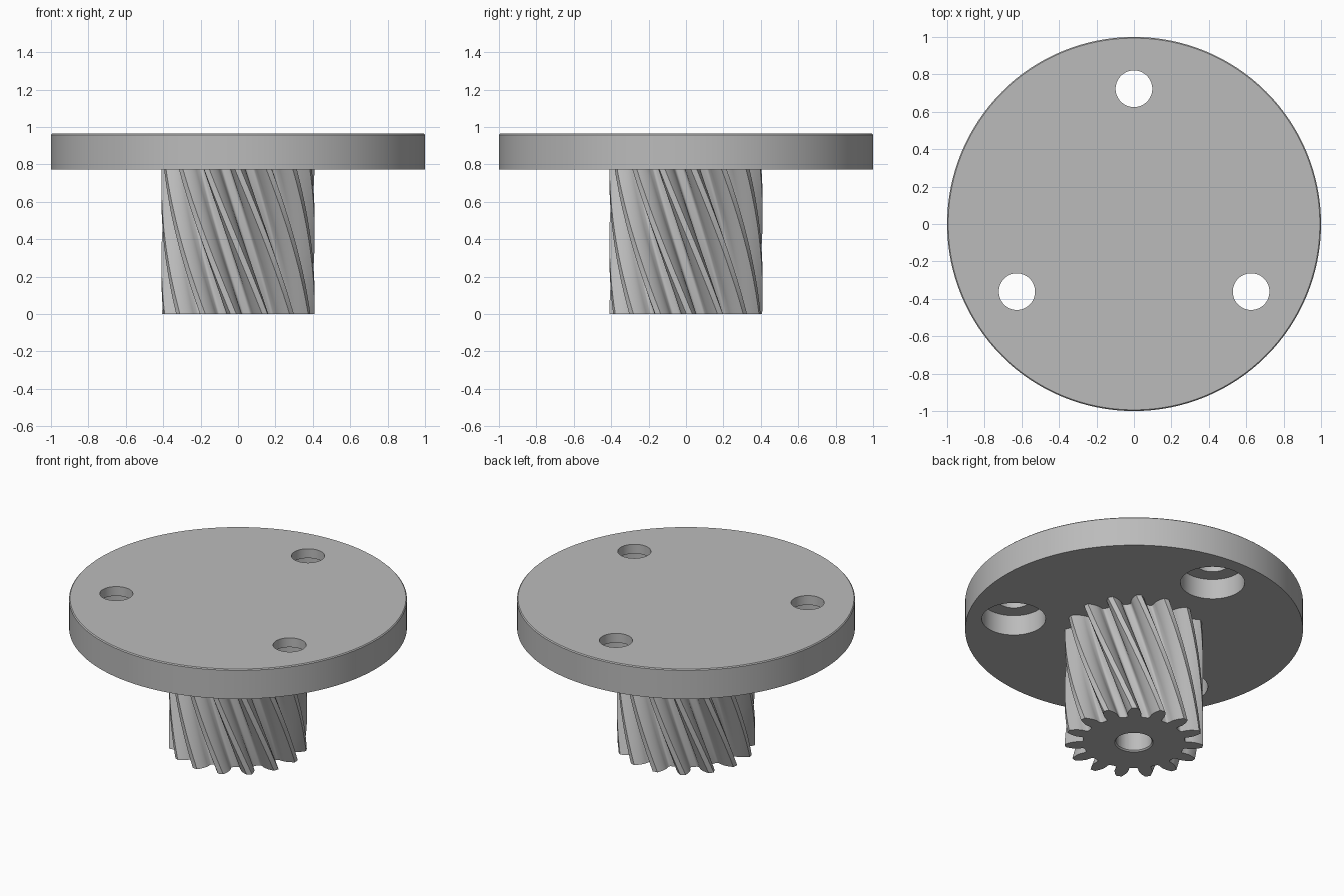
import bpy, bmesh
from math import sin, cos, tan, pi, radians, acos, sqrt

if "Cube" in bpy.data.objects:
    bpy.data.objects.remove(bpy.data.objects["Cube"], do_unlink=True)

UNIT = 1 / 20.75            # gear module
FLANGE_BOTTOM, FLANGE_TOP = 16 * UNIT, 20 * UNIT
TEETH = 15
PITCH_R, TIP_R, ROOT_R = 7.5 * UNIT, 8.5 * UNIT, 6.25 * UNIT
TWIST = tan(radians(20)) / PITCH_R      # radians per unit height
PHASE = radians(2.5)

steel = bpy.data.materials.new("grey steel")
steel.use_nodes = True
grey = (0.5, 0.5, 0.5, 1)
steel.diffuse_color = grey
steel.node_tree.nodes["Principled BSDF"].inputs["Base Color"].default_value = grey


def make_object(name, bm):
    bmesh.ops.recalc_face_normals(bm, faces=bm.faces)
    mesh = bpy.data.meshes.new(name)
    bm.to_mesh(mesh)
    bm.free()
    mesh.materials.append(steel)
    obj = bpy.data.objects.new(name, mesh)
    bpy.context.collection.objects.link(obj)
    return obj


def cylinder(name, r_low, r_high, z0, z1, x=0, y=0, sides=64, chamfer=0):
    bm = bmesh.new()
    bmesh.ops.create_cone(bm, cap_ends=True, segments=sides,
                          radius1=r_low, radius2=r_high, depth=z1 - z0)
    bmesh.ops.translate(bm, verts=bm.verts, vec=(x, y, (z0 + z1) / 2))
    if chamfer:
        rim = [e for e in bm.edges if all(v.co.z > z1 - 1e-4 for v in e.verts)]
        bmesh.ops.bevel(bm, geom=rim, offset=chamfer, segments=1, affect='EDGES')
    return make_object(name, bm)


def cut(target, cutter):
    cutter.hide_render = True
    mod = target.modifiers.new("cut", 'BOOLEAN')
    mod.operation, mod.solver, mod.object = 'DIFFERENCE', 'EXACT', cutter
    bpy.context.view_layer.objects.active = target
    bpy.ops.object.modifier_apply(modifier=mod.name)
    bpy.data.objects.remove(cutter, do_unlink=True)


def smooth(obj):
    bpy.ops.object.select_all(action='DESELECT')
    obj.select_set(True)
    bpy.context.view_layer.objects.active = obj
    bpy.ops.object.shade_smooth_by_angle(angle=radians(30))


# Round flange with three counterbored screw holes
flange = cylinder("flange", 1, 1, FLANGE_BOTTOM, FLANGE_TOP, sides=128, chamfer=0.006)
for i in range(3):
    a = pi / 2 + i * 2 * pi / 3
    x, y = 0.723 * cos(a), 0.723 * sin(a)
    cut(flange, cylinder("screw_hole", 0.098, 0.098, 0.7, 1.1, x, y))
    cut(flange, cylinder("counterbore", 0.19, 0.19, 0.7, FLANGE_BOTTOM + 0.132, x, y))
smooth(flange)


# Involute tooth outline: half the angular width of a tooth at a radius
def involute(angle):
    return tan(angle) - angle


PRESSURE = radians(20)
BASE_R = PITCH_R * cos(PRESSURE)


def half_width(r):
    alpha = acos(min(1, BASE_R / r))
    return pi / (2 * TEETH) + involute(PRESSURE) - involute(alpha)


def flank():
    gap = pi / TEETH
    base = half_width(BASE_R)
    fillet = (gap - base) * 0.55
    points = []
    for k in range(4):       # rounded root
        t = k / 4 * pi / 2
        points.append((ROOT_R + 0.35 * UNIT * (1 - cos(t)), base + fillet * (1 - sin(t))))
    for k in range(7):       # curved flank up to the tip
        r = BASE_R + (TIP_R - BASE_R) * k / 6
        points.append((r, half_width(r)))
    return points


side = flank()
outline = []
for i in range(TEETH):
    centre = PHASE + i * 2 * pi / TEETH
    outline += [(r, centre - w) for r, w in side]
    outline += [(r, centre + w) for r, w in reversed(side)]

# Helical pinion: twisted stack of outlines
LAYERS = 24
bm = bmesh.new()
rings = []
for j in range(LAYERS + 1):
    z = (FLANGE_BOTTOM + 0.01) * j / LAYERS
    rings.append([bm.verts.new((r * cos(a - TWIST * z), r * sin(a - TWIST * z), z))
                  for r, a in outline])
n = len(outline)
for low, high in zip(rings, rings[1:]):
    for i in range(n):
        bm.faces.new((low[i], low[(i + 1) % n], high[(i + 1) % n], high[i]))
bm.faces.new(rings[0][::-1])
bm.faces.new(rings[-1])
pinion = make_object("helical_pinion", bm)

# Centre bore with a chamfered mouth
cut(pinion, cylinder("bore", 0.106, 0.106, -0.1, FLANGE_BOTTOM - 0.02))
cut(pinion, cylinder("bore_chamfer", 0.124, 0.104, -0.01, 0.01))
smooth(pinion)
